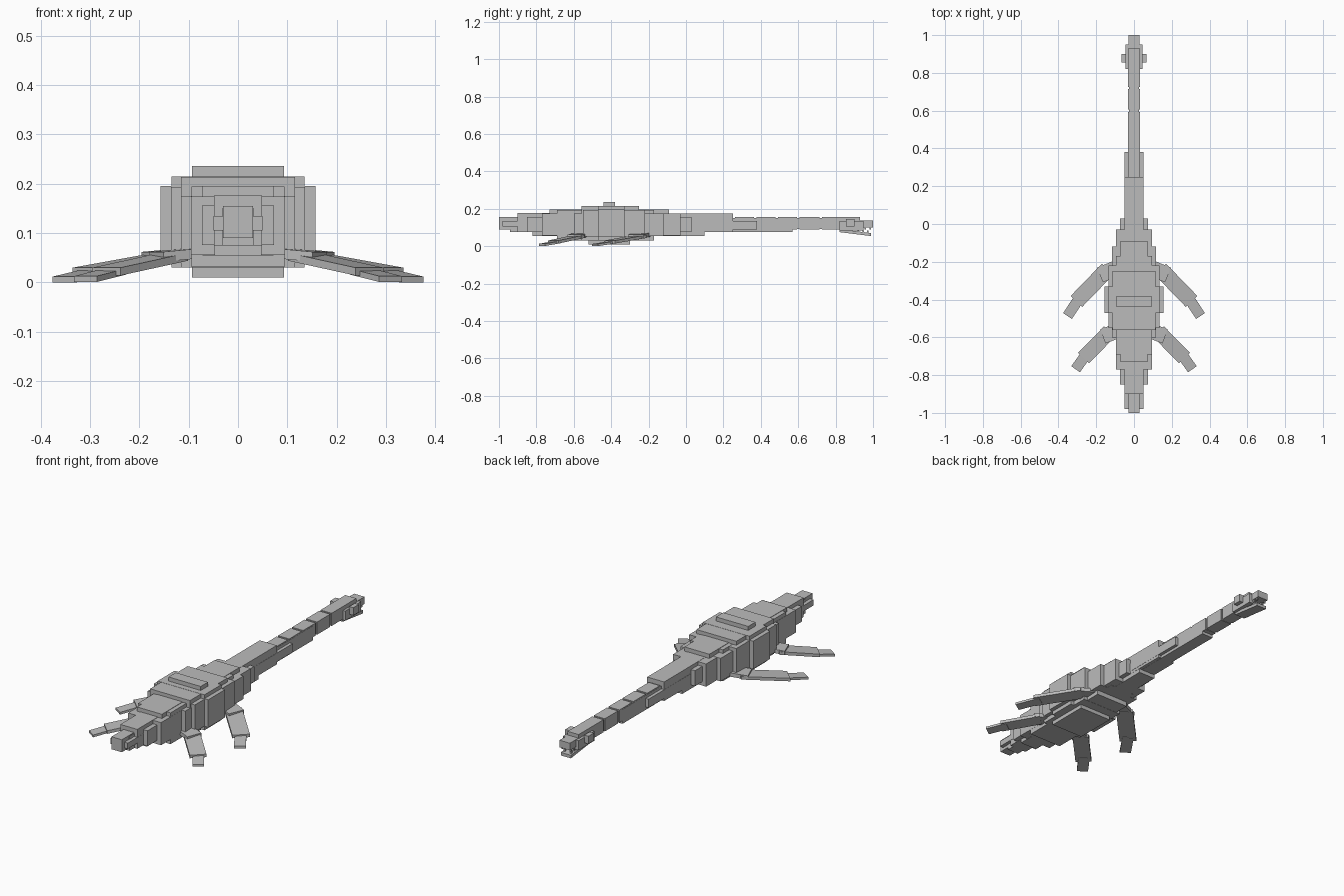
import bpy, bmesh, math
from mathutils import Vector

if "Cube" in bpy.data.objects:
    bpy.data.objects.remove(bpy.data.objects["Cube"])

hide = bpy.data.materials.new("grey hide")
hide.diffuse_color = (0.5, 0.5, 0.5, 1)
hide.use_nodes = True
hide.node_tree.nodes["Principled BSDF"].inputs["Base Color"].default_value = hide.diffuse_color


def add_hull(bm, corners):
    """Eight corners: four at the start, four at the end, in the same order."""
    v = [bm.verts.new(c) for c in corners]
    for f in ((0, 1, 2, 3), (7, 6, 5, 4), (0, 4, 5, 1),
              (1, 5, 6, 2), (2, 6, 7, 3), (3, 7, 4, 0)):
        bm.faces.new([v[i] for i in f])


def add_box(bm, x0, x1, y0, y1, z0, z1):
    add_hull(bm, [(x, y, z) for y in (y0, y1)
                  for x, z in ((x0, z0), (x1, z0), (x1, z1), (x0, z1))])


def add_slab(bm, p0, p1, half, thick, side):
    """Flat slab along a line; side mirrors it in x."""
    a, b = Vector(p0), Vector(p1)
    n = Vector((-(b - a).y, (b - a).x, 0)).normalized() * half
    up = Vector((0, 0, thick / 2))
    pts = [c + o for c in (a, b) for o in (n - up, -n - up, -n + up, n + up)]
    add_hull(bm, [(p.x * side, p.y, p.z) for p in pts])


def finish(name, bm):
    bmesh.ops.recalc_face_normals(bm, faces=bm.faces)
    me = bpy.data.meshes.new(name)
    bm.to_mesh(me)
    bm.free()
    me.materials.append(hide)
    ob = bpy.data.objects.new(name, me)
    bpy.context.collection.objects.link(ob)
    return ob


def centred(name, boxes):
    bm = bmesh.new()
    for w, y0, y1, z0, z1 in boxes:
        add_box(bm, -w, w, y0, y1, z0, z1)
    return finish(name, bm)


# Stepped torso: half width, y range, z range
centred("torso", [
    (.157, -.47, -.33, .05, .195),
    (.135, -.47, -.33, .03, .215),
    (.136, -.55, -.22, .052, .193),
    (.115, -.56, -.25, .03, .214),
    (.116, -.60, -.12, .055, .175),
    (.093, -.44, -.38, .03, .236),
    (.093, -.52, -.30, .01, .20),
    (.094, -.69, -.17, .031, .194),
    (.095, -.77, -.03, .056, .174),
    (.072, -.73, -.09, .055, .196),
    (.073, -.85, .03, .076, .156)])

# Tail
centred("tail", [
    (.049, -.90, -.70, .075, .176),
    (.048, -.82, -.70, .055, .16),
    (.05, -.98, -.75, .105, .135),
    (.032, -.94, -.75, .075, .15),
    (.03, -1.0, -.75, .09, .155)])

# Thick neck base
centred("neck_base", [
    (.049, -.1, .25, .076, .175),
    (.048, -.1, .10, .055, .16),
    (.05, 0, .38, .09, .135),
    (.033, 0, .57, .075, .15)])

# Neck: slim core with bony segments around it
bm = bmesh.new()
add_box(bm, -.027, .027, 0, .85, .092, .151)
ends = [.02, .14, .255, .37, .485, .60, .72, .83]
for y0, y1 in zip(ends, ends[1:]):
    add_box(bm, -.032, .032, y0 + .006, y1 - .006, .09, .156)
finish("neck", bm)

# Head, snout and eyes
centred("head", [
    (.045, .82, .95, .085, .135),
    (.032, .82, .93, .12, .156),
    (.03, .90, 1.0, .10, .137)])
bm = bmesh.new()
for s in (-1, 1):
    add_box(bm, s * .055 - .012, s * .055 + .012, .855, .90, .105, .145)
finish("eyes", bm)

# Lower jaw, dropping open toward the tip
bm = bmesh.new()
add_slab(bm, (0, .82, .083), (0, .99, .062), .029, .016, 1)
finish("lower_jaw", bm)

# Upper and lower teeth
bm = bmesh.new()
for s in (-1, 1):
    for i in range(3):
        y = .93 + i * .025
        add_box(bm, s * .024 - .004, s * .024 + .004, y, y + .008, .088, .102)
        add_box(bm, s * .018 - .004, s * .018 + .004,
                y - .012, y - .004, .066, .084)
finish("teeth", bm)

# Flippers: root, blade and tip
flippers = {
    "front": [((.07, -.225, .062), (.18, -.27, .052), .042, .02),
              ((.14, -.24, .052), (.305, -.41, .022), .042, .016),
              ((.285, -.385, .022), (.352, -.487, .006), .028, .012)],
    "rear": [((.06, -.555, .062), (.165, -.595, .052), .04, .02),
             ((.13, -.57, .052), (.267, -.71, .022), .04, .016),
             ((.25, -.685, .022), (.309, -.769, .007), .028, .012)]}
for pair, parts in flippers.items():
    for side, label in ((1, "right"), (-1, "left")):
        bm = bmesh.new()
        for p0, p1, half, thick in parts:
            add_slab(bm, p0, p1, half, thick, side)
        finish(f"{pair}_{label}_flipper", bm)
